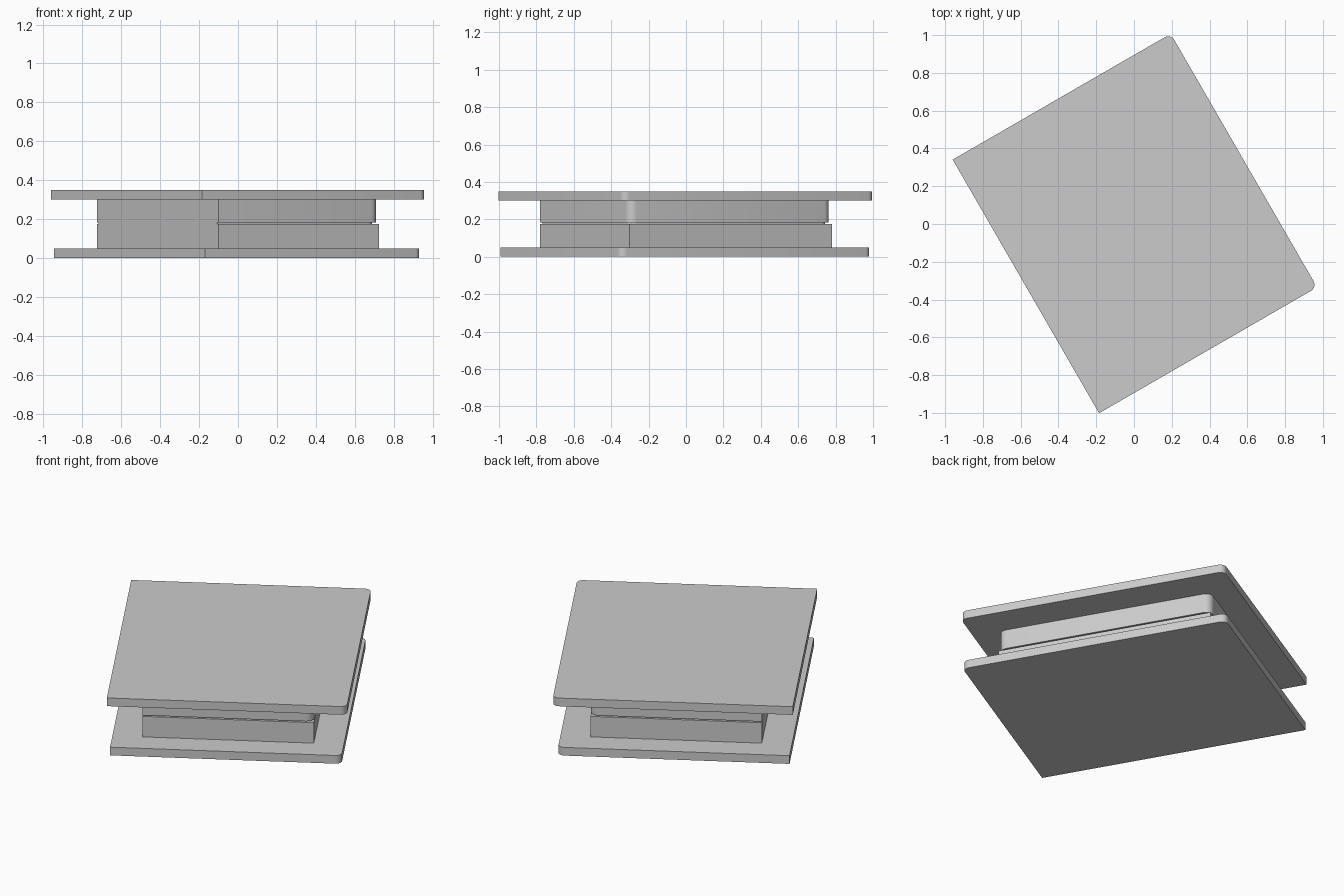
import bpy, bmesh
from math import radians, cos, sin, pi

if "Cube" in bpy.data.objects:
    bpy.data.objects.remove(bpy.data.objects["Cube"])

TURN = radians(30)


def slab(name, u0, u1, v, z0, z1, r=0.0, steps=6):
    """Upright slab, optionally with its two +u corners rounded."""
    pts = [(u0, v), (u0, -v)]
    if r:
        for side, start in ((-1, -pi / 2), (1, 0)):
            for i in range(steps + 1):
                a = start + i * pi / 2 / steps
                pts.append((u1 - r + r * cos(a), side * (v - r) + r * sin(a)))
    else:
        pts += [(u1, -v), (u1, v)]
    bm = bmesh.new()
    face = bm.faces.new([bm.verts.new((x, y, z0)) for x, y in pts])
    ext = bmesh.ops.extrude_face_region(bm, geom=[face])
    top = [g for g in ext["geom"] if isinstance(g, bmesh.types.BMVert)]
    bmesh.ops.translate(bm, verts=top, vec=(0, 0, z1 - z0))
    bmesh.ops.recalc_face_normals(bm, faces=bm.faces)
    mesh = bpy.data.meshes.new(name)
    bm.to_mesh(mesh)
    bm.free()
    ob = bpy.data.objects.new(name, mesh)
    ob.rotation_euler.z = TURN
    bpy.context.collection.objects.link(ob)
    bpy.context.view_layer.objects.active = ob
    ob.select_set(True)
    bpy.ops.object.shade_smooth_by_angle(angle=radians(30))
    ob.select_set(False)
    return ob


# wide thin plates at bottom and top
slab("bottom_plate", -0.643, 0.643, 0.775, 0.0, 0.05, r=0.037)
slab("top_plate", -0.661, 0.672, 0.775, 0.30, 0.35, r=0.037)

# stacked middle blocks with a narrow groove on three sides
slab("lower_block", -0.476, 0.476, 0.625, 0.05, 0.175)
slab("groove_core", -0.476, 0.460, 0.610, 0.175, 0.182, r=0.04)
slab("upper_block", -0.476, 0.476, 0.625, 0.182, 0.30, r=0.045)
